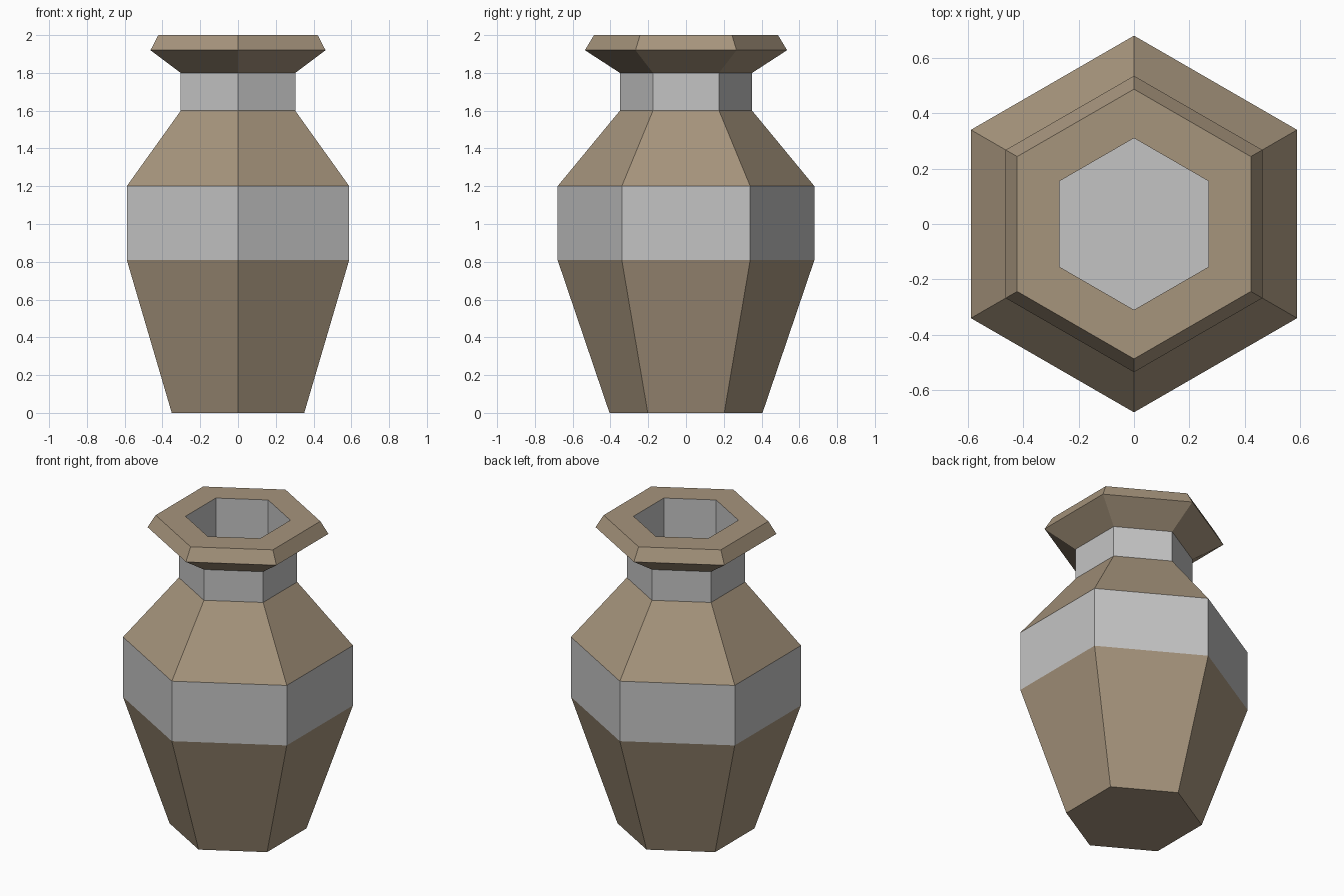
import bpy
import bmesh
import math

if "Cube" in bpy.data.objects:
    bpy.data.objects.remove(bpy.data.objects["Cube"])


def material(name, rgb):
    m = bpy.data.materials.new(name)
    m.diffuse_color = (*rgb, 1.0)
    m.use_nodes = True
    m.node_tree.nodes["Principled BSDF"].inputs["Base Color"].default_value = m.diffuse_color
    return m


CLAY, GREY = 0, 1
SIDES = 6
materials = [material("brown clay", (0.38, 0.297, 0.203)),
             material("light grey", (0.55, 0.55, 0.55))]

# Profile from the base up the outside, over the lip and down the inside:
# (corner radius, height, colour of the band leading to the next ring)
profile = [
    (0.405, 0.00, CLAY),   # lower body
    (0.68, 0.81, GREY),    # belly band
    (0.68, 1.20, CLAY),    # shoulder
    (0.35, 1.60, GREY),    # neck
    (0.35, 1.80, CLAY),    # flared underside of lip
    (0.535, 1.92, CLAY),   # lip bevel
    (0.487, 2.00, CLAY),   # flat lip top
    (0.31, 2.00, GREY),    # inner wall
    (0.31, 1.60, GREY),    # inner floor
]

bm = bmesh.new()
rings = []
for r, z, _ in profile:
    angles = [math.pi / 2 + i * math.tau / SIDES for i in range(SIDES)]
    rings.append([bm.verts.new((r * math.cos(a), r * math.sin(a), z)) for a in angles])

# Bands between neighbouring rings
for (lower, upper), (_, _, colour) in zip(zip(rings, rings[1:]), profile):
    for i in range(SIDES):
        j = (i + 1) % SIDES
        bm.faces.new((lower[i], lower[j], upper[j], upper[i])).material_index = colour

# Base and inner floor
bm.faces.new(rings[0][::-1]).material_index = CLAY
bm.faces.new(rings[-1]).material_index = GREY

mesh = bpy.data.meshes.new("vase")
bm.to_mesh(mesh)
bm.free()
for m in materials:
    mesh.materials.append(m)
bpy.context.collection.objects.link(bpy.data.objects.new("vase", mesh))
